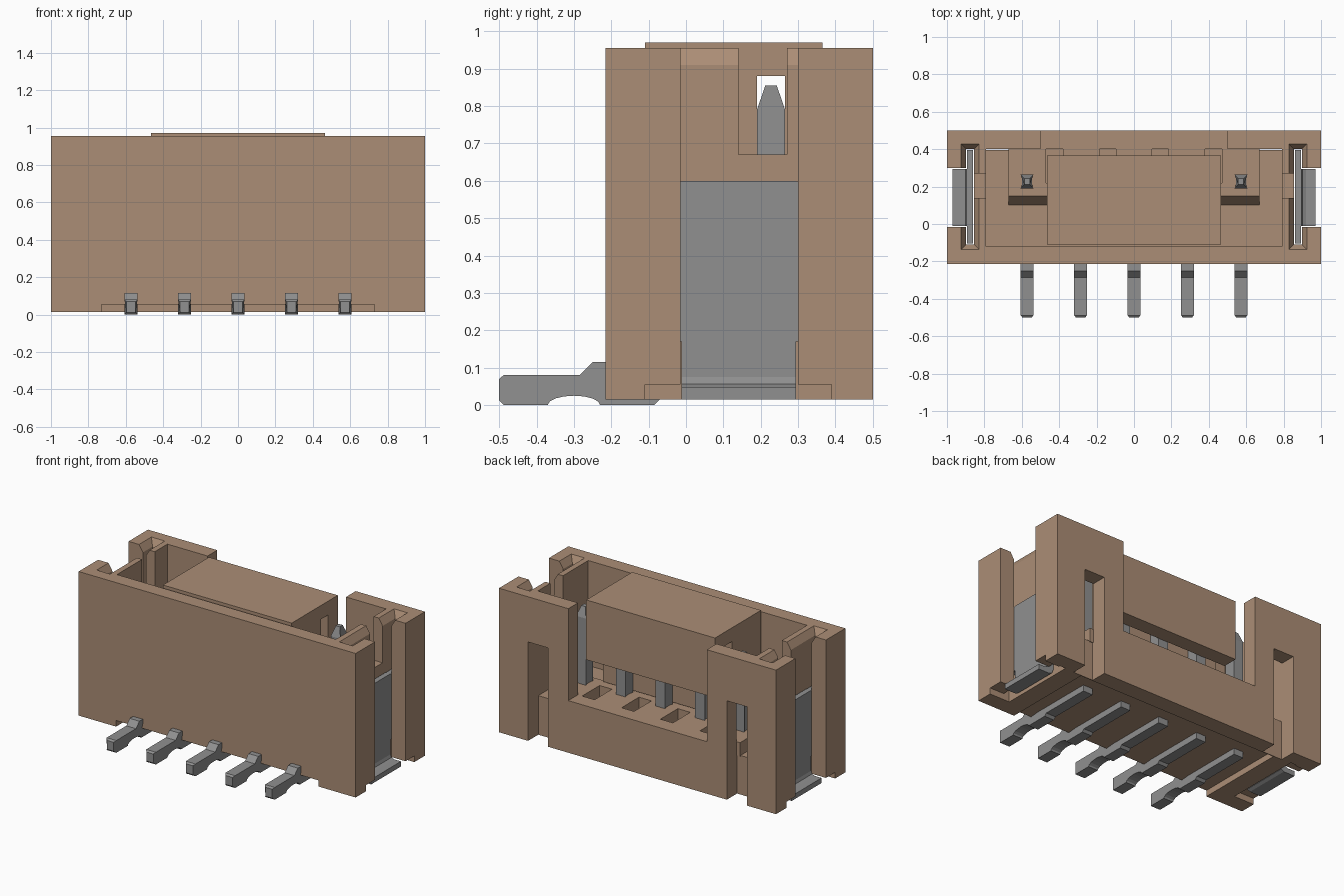
import bpy, bmesh, math

old = bpy.data.objects.get("Cube")
if old:
    bpy.data.objects.remove(old, do_unlink=True)


def material(name, rgb):
    m = bpy.data.materials.new(name)
    m.use_nodes = True
    m.diffuse_color = (*rgb, 1)
    m.node_tree.nodes["Principled BSDF"].inputs["Base Color"].default_value = (*rgb, 1)
    return m


TAN = material("tan plastic", (0.41, 0.27, 0.18))
GREY = material("grey metal", (0.28, 0.28, 0.28))


def prism(name, profile, axis, lo, hi, mat):
    """Extrude a 2D profile along x (profile is y,z) or along y (profile is x,z)."""
    bm = bmesh.new()
    place = (lambda p: (lo, p[0], p[1])) if axis == "x" else (lambda p: (p[0], lo, p[1]))
    face = bm.faces.new([bm.verts.new(place(p)) for p in profile])
    ext = bmesh.ops.extrude_face_region(bm, geom=[face])["geom"]
    step = (hi - lo, 0, 0) if axis == "x" else (0, hi - lo, 0)
    bmesh.ops.translate(bm, vec=step, verts=[v for v in ext if isinstance(v, bmesh.types.BMVert)])
    bmesh.ops.recalc_face_normals(bm, faces=bm.faces)
    mesh = bpy.data.meshes.new(name)
    bm.to_mesh(mesh)
    bm.free()
    mesh.materials.append(mat)
    ob = bpy.data.objects.new(name, mesh)
    bpy.context.collection.objects.link(ob)
    return ob


def box(name, x, y, z, mat=TAN, flare=0):
    x0, x1 = sorted(x)
    ob = prism(name, [(y[0], z[0]), (y[1], z[0]), (y[1], z[1]), (y[0], z[1])], "x", x0, x1, mat)
    for v in ob.data.vertices:  # widen the top for lead-in cuts
        if v.co.z > sum(z) / 2:
            v.co.x += flare if v.co.x > sum(x) / 2 else -flare
            v.co.y += flare if v.co.y > sum(y) / 2 else -flare
    return ob


def cut(target, cutter):
    mod = target.modifiers.new("cut", "BOOLEAN")
    mod.operation, mod.solver, mod.object = "DIFFERENCE", "EXACT", cutter
    bpy.context.view_layer.objects.active = target
    bpy.ops.object.modifier_apply(modifier=mod.name)
    bpy.data.objects.remove(cutter, do_unlink=True)


def cut_box(target, x, y, z, flare=0):
    cut(target, box("cutter", x, y, z, TAN, flare))


# Housing shell: cavity, rear opening and raised underside
housing = box("housing", (-1, 1), (-0.215, 0.5), (0.015, 0.955))
cut_box(housing, (-0.79, 0.79), (-0.12, 0.4), (0.27, 1.1))
cut_box(housing, (-0.5, 0.5), (0.3, 0.6), (0.355, 1.1))
cut_box(housing, (-0.73, 0.73), (-0.3, 0.39), (-0.1, 0.055))

# Side features: rear slot, end notch, clip slot with lead-in, inner wall notch
for s in (-1, 1):
    cut_box(housing, (s * 0.645, s * 0.79), (0.395, 0.6), (-0.1, 0.66))
    cut_box(housing, (s * 0.88, s * 1.1), (-0.015, 0.3), (-0.1, 1.1))
    cut_box(housing, (s * 0.855, s * 0.897), (-0.11, 0.4), (-0.1, 1.1))
    cut_box(housing, (s * 0.855, s * 0.897), (-0.11, 0.4), (0.91, 0.956), 0.028)
    cut_box(housing, (s * 0.75, s * 0.95), (0.14, 0.27), (0.67, 1.1))
    cut_box(housing, (s * 0.855, s * 1.1), (-0.11, 0.39), (-0.1, 0.055))

# Raised floor around the pins, sloped at the front, with small slots
floor = prism("pin_floor", [(0.1, 0.265), (0.15, 0.355), (0.4, 0.355), (0.4, 0.265)],
              "x", -0.67, 0.67, TAN)
for x in (-0.425, -0.14, 0.14, 0.425):
    cut_box(floor, (x - 0.045, x + 0.045), (0.22, 0.41), (0.275, 0.5))

# Central cap: front body reaches the floor, rear lip overhangs the pins
prism("pickup_cap", [(-0.11, 0.37), (0.19, 0.37), (0.19, 0.88), (0.265, 0.88),
                     (0.265, 0.58), (0.365, 0.58), (0.365, 0.97), (-0.11, 0.97)],
      "x", -0.465, 0.465, TAN)

# Bent contact pins: foot with arched underside, stem with tapered tip
arch = [(-0.30 - 0.07 * math.cos(a), 0.025 * math.sin(a))
        for a in (math.pi * i / 8 for i in range(9))]
foot = [(-0.5, 0.07), (-0.5, 0.012), (-0.488, 0)] + arch + [(-0.085, 0), (-0.07, 0.015)]
stem = [(0.265, 0.015), (0.265, 0.79), (0.243, 0.855), (0.212, 0.855), (0.19, 0.79),
        (0.19, 0.115), (-0.25, 0.115), (-0.285, 0.08), (-0.488, 0.08)]
for i in range(5):
    x = (i - 2) * 0.286
    pin = prism(f"pin_{i + 1}", foot + stem, "x", x - 0.035, x + 0.035, GREY)
    for v in pin.data.vertices:  # narrow the tip sideways and the foot end slightly
        if v.co.z > 0.83:
            v.co.x = x + (v.co.x - x) * 0.42
        elif v.co.y < -0.495:
            v.co.x = x + (v.co.x - x) * 0.7

# Solder clips at both ends
clip = [(0.895, 0.6), (0.86, 0.6), (0.86, 0.05), (0.87, 0.025), (0.89, 0.015),
        (0.97, 0.015), (0.97, 0.048), (0.92, 0.048), (0.902, 0.056), (0.895, 0.075)]
for s, side in ((1, "left"), (-1, "right")):
    prism(f"{side}_solder_clip", [(s * x, z) for x, z in clip], "y", -0.012, 0.295, GREY)
    box(f"{side}_clip_plate", (s * 0.86, s * 0.894), (-0.105, 0.395), (0.17, 0.598), GREY)
